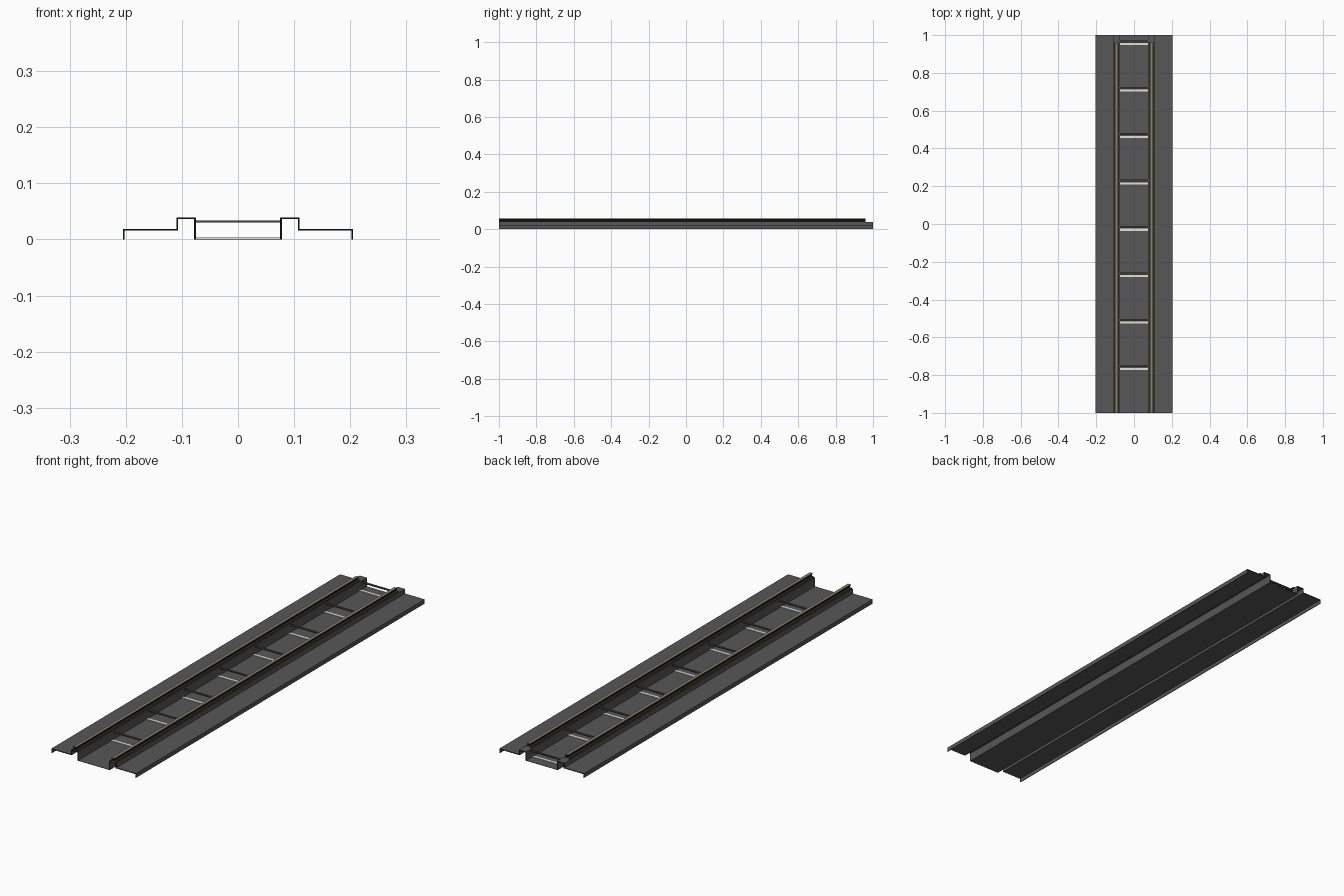
import bpy, bmesh

if "Cube" in bpy.data.objects:
    bpy.data.objects.remove(bpy.data.objects["Cube"])


def material(name, rgb):
    m = bpy.data.materials.new(name)
    m.diffuse_color = (*rgb, 1)
    m.use_nodes = True
    m.node_tree.nodes["Principled BSDF"].inputs["Base Color"].default_value = m.diffuse_color
    return m


GREY = material("dark grey steel", (0.095, 0.095, 0.095))
BLACK = material("black edge", (0.008, 0.008, 0.008))
RAIL = material("dark brown rail", (0.028, 0.022, 0.014))
HEAD = material("worn rail top", (0.24, 0.22, 0.18))
ROD = material("brown rod", (0.075, 0.055, 0.04))
LIGHT = material("pale strip", (0.78, 0.78, 0.74))


def extrude(name, profile, y0, y1, mats, rule=None, caps=True, mirror=False):
    """Extrude an x-z profile along y; rule picks a material for each face."""
    bm = bmesh.new()
    a = [bm.verts.new((x, y0, z)) for x, z in profile]
    b = [bm.verts.new((x, y1, z)) for x, z in profile]
    n = len(profile)
    for i in range(n):
        j = (i + 1) % n
        bm.faces.new((a[i], a[j], b[j], b[i]))
    ends = [bm.faces.new(a), bm.faces.new(b)]
    bmesh.ops.recalc_face_normals(bm, faces=bm.faces[:])
    if not caps:
        bmesh.ops.delete(bm, geom=ends, context='FACES_ONLY')
    if rule:
        for f in bm.faces:
            f.material_index = rule(f)
    me = bpy.data.meshes.new(name)
    bm.to_mesh(me)
    bm.free()
    for m in mats:
        me.materials.append(m)
    ob = bpy.data.objects.new(name, me)
    bpy.context.collection.objects.link(ob)
    if mirror:
        ob.modifiers.new("mirror", 'MIRROR')
    return ob


def rect(x0, x1, z0, z1):
    return [(x0, z0), (x1, z0), (x1, z1), (x0, z1)]


# Folded side deck: outer lip, shelf, raised rail bed and trough wall
deck = [(0.205, 0), (0.205, 0.019), (0.110, 0.019), (0.110, 0.039),
        (0.075, 0.039), (0.075, 0), (0.078, 0), (0.078, 0.036),
        (0.107, 0.036), (0.107, 0.016), (0.202, 0.016), (0.202, 0)]
extrude("side_deck", deck, -1, 1, [GREY, BLACK],
        lambda f: int(abs(f.normal.y) > 0.9), mirror=True)

# Trough floor between the walls
extrude("trough_floor", rect(-0.075, 0.075, 0, 0.001), -1, 1, [GREY])

# Rails: wide foot, thin web and worn head, open at the ends
half = [(0.013, 0.039), (0.013, 0.042), (0.003, 0.044), (0.003, 0.050),
        (0.007, 0.051), (0.007, 0.056)]
rail = [(0.0925 + x, z) for x, z in half]
rail += [(0.0925 - x, z) for x, z in reversed(half)]
extrude("rail", rail, -1, 0.96, [RAIL, HEAD],
        lambda f: int(f.normal.z > 0.9 and f.calc_center_median().z > 0.055),
        caps=False, mirror=True)

# Tie rods above the floor, each with a pale strip lying below it
for i in range(8):
    y = -0.753 + 0.2457 * i
    extrude("tie_rod", rect(-0.078, 0.078, 0.030, 0.034),
            y - 0.005, y + 0.005, [ROD])
    extrude("floor_strip", rect(-0.075, 0.075, 0.001, 0.003),
            y - 0.020, y - 0.009, [LIGHT])
